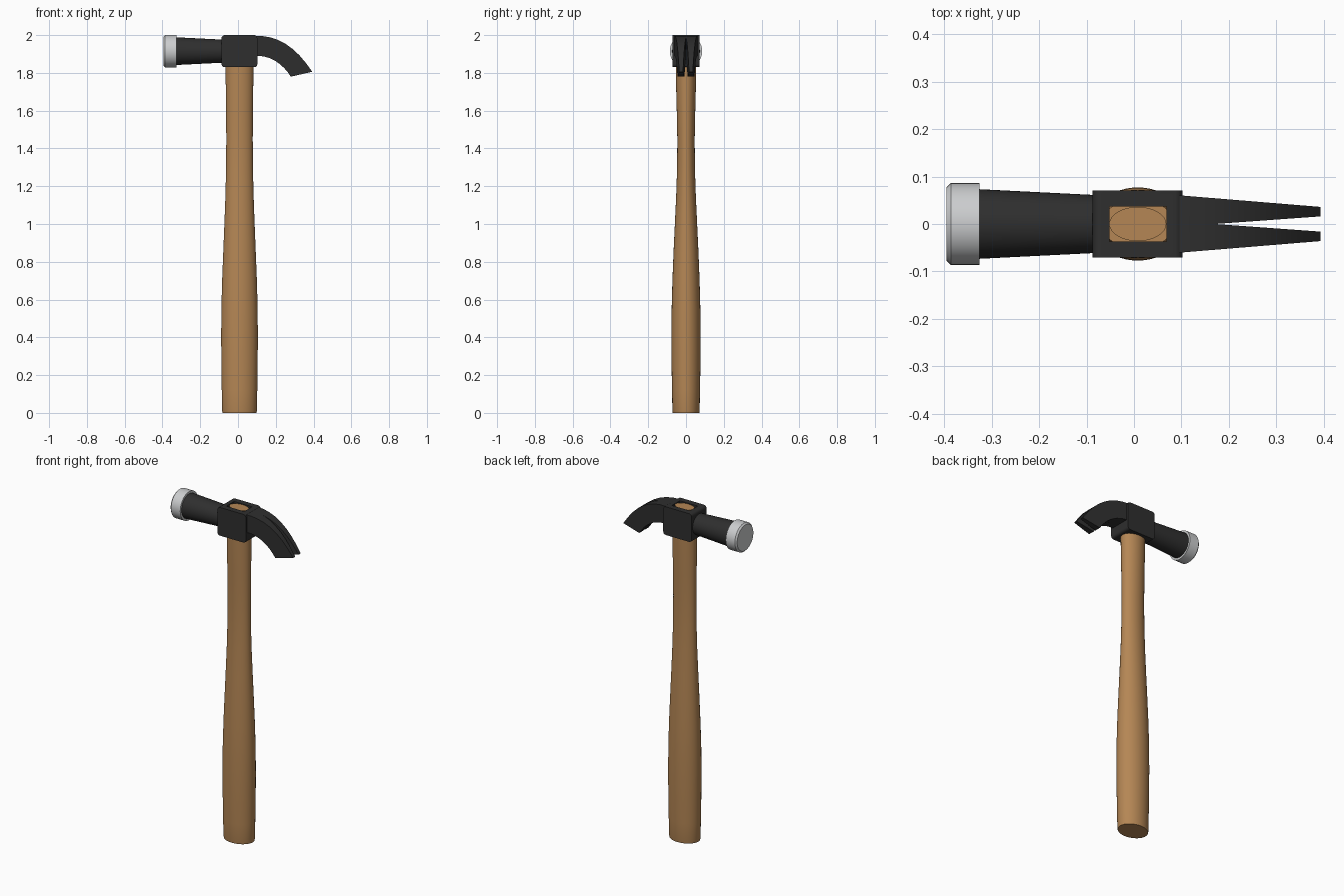
import bpy, bmesh, math
from mathutils import Matrix

if "Cube" in bpy.data.objects:
    bpy.data.objects.remove(bpy.data.objects["Cube"])


def material(name, rgb):
    m = bpy.data.materials.new(name)
    m.diffuse_color = (*rgb, 1)
    m.use_nodes = True
    m.node_tree.nodes["Principled BSDF"].inputs["Base Color"].default_value = m.diffuse_color
    return m


WOOD = material("wood", (0.46, 0.24, 0.09))
BLACK = material("black_steel", (0.028, 0.028, 0.028))
STEEL = material("bright_steel", (0.60, 0.61, 0.62))


def finish(name, bm, mat, smooth=True):
    bmesh.ops.remove_doubles(bm, verts=bm.verts, dist=1e-5)
    bmesh.ops.recalc_face_normals(bm, faces=bm.faces)
    me = bpy.data.meshes.new(name)
    bm.to_mesh(me)
    bm.free()
    me.materials.append(mat)
    ob = bpy.data.objects.new(name, me)
    bpy.context.collection.objects.link(ob)
    bpy.ops.object.select_all(action='DESELECT')
    bpy.context.view_layer.objects.active = ob
    ob.select_set(True)
    if smooth:
        bpy.ops.object.shade_smooth_by_angle(angle=math.radians(30))
    return ob


def loft(rings, point, n=48):
    """Closed skin through elliptical rings; point maps (ring, cos, sin) to a position."""
    bm = bmesh.new()
    loops = [[bm.verts.new(point(r, math.cos(2 * math.pi * i / n), math.sin(2 * math.pi * i / n)))
              for i in range(n)] for r in rings]
    for a, b in zip(loops, loops[1:]):
        for i in range(n):
            j = (i + 1) % n
            bm.faces.new((a[i], a[j], b[j], b[i]))
    bm.faces.new(loops[0])
    bm.faces.new(loops[-1])
    return bm


# handle: (z, half width x, half depth y), with a tenon through the head
CX, CZ = 0.008, 1.915
handle = [(0, .090, .070), (.01, .092, .072), (.12, .094, .074), (.25, .096, .0765),
          (.40, .097, .077), (.55, .096, .076), (.70, .092, .072), (.85, .086, .066),
          (1.0, .080, .059), (1.15, .0745, .052), (1.3, .071, .047), (1.45, .070, .046),
          (1.6, .071, .049), (1.75, .073, .053), (1.832, .074, .054),
          (1.832, .060, .036), (1.996, .060, .036)]
finish("handle", loft(handle, lambda r, c, s: (CX + r[1] * c, r[2] * s, r[0])), WOOD)


def along_x(r, c, s):
    return (r[0], r[1] * c, CZ + r[1] * s)


# striking end: tapered neck and chamfered face (x, radius)
finish("neck", loft([(-.08, .061), (-.33, .0735)], along_x), BLACK)
finish("striking_face", loft([(-.325, .086), (-.386, .086), (-.395, .077)], along_x), STEEL)


def box(x0, x1, y, z0, z1):
    bm = bmesh.new()
    m = Matrix.Translation(((x0 + x1) / 2, 0, (z0 + z1) / 2)) @ Matrix.Diagonal((x1 - x0, 2 * y, z1 - z0, 1))
    bmesh.ops.create_cube(bm, size=1, matrix=m)
    return bm


# head block with rounded front corners and a rectangular eye
bm = box(-.087, .102, .071, 1.83, 2.0)
edges = [e for e in bm.edges if abs(e.verts[0].co.y - e.verts[1].co.y) > .1]
bmesh.ops.bevel(bm, geom=edges, offset=.016, segments=4, profile=.5, affect='EDGES')
block = finish("head_block", bm, BLACK, False)
cutter = finish("eye_cutter", box(-.052, .068, .037, 1.7, 2.1), BLACK, False)
cutter.hide_render = True
bpy.context.view_layer.objects.active = block
mod = block.modifiers.new("eye", 'BOOLEAN')
mod.operation, mod.object, mod.solver = 'DIFFERENCE', cutter, 'EXACT'
bpy.ops.object.modifier_apply(modifier=mod.name)
bpy.data.objects.remove(cutter)
bpy.ops.object.select_all(action='DESELECT')
block.select_set(True)
bpy.ops.object.shade_smooth_by_angle(angle=math.radians(30))

# claw: matching points on the upper and lower curves (x, z)
upper = [(.095, 1.996), (.13, 1.995), (.17, 1.988), (.21, 1.975), (.25, 1.955),
         (.29, 1.926), (.325, 1.893), (.36, 1.852), (.393, 1.806)]
lower = [(.095, 1.890), (.115, 1.890), (.142, 1.886), (.17, 1.877), (.198, 1.863),
         (.222, 1.846), (.244, 1.826), (.263, 1.804), (.280, 1.780)]


def outer_y(x):
    return .060 - (x - .1) * .082


def slot_y(x):
    return max(0, (x - .17) * .072)


bm = bmesh.new()
for side in (1, -1):
    rows = [[bm.verts.new((x, side * f(x), z)) for x, z, f in
             ((*u, outer_y), (*l, outer_y), (*l, slot_y), (*u, slot_y))]
            for u, l in zip(upper, lower)]
    for a, b in zip(rows, rows[1:]):
        for i in range(4):
            j = (i + 1) % 4
            quad = (a[i], a[j], b[j], b[i])
            if any(abs(v.co.y) > 1e-6 for v in quad):  # no inner wall before the slot
                bm.faces.new(quad)
    bm.faces.new(rows[0])
    bm.faces.new(rows[-1])
finish("claw", bm, BLACK)
